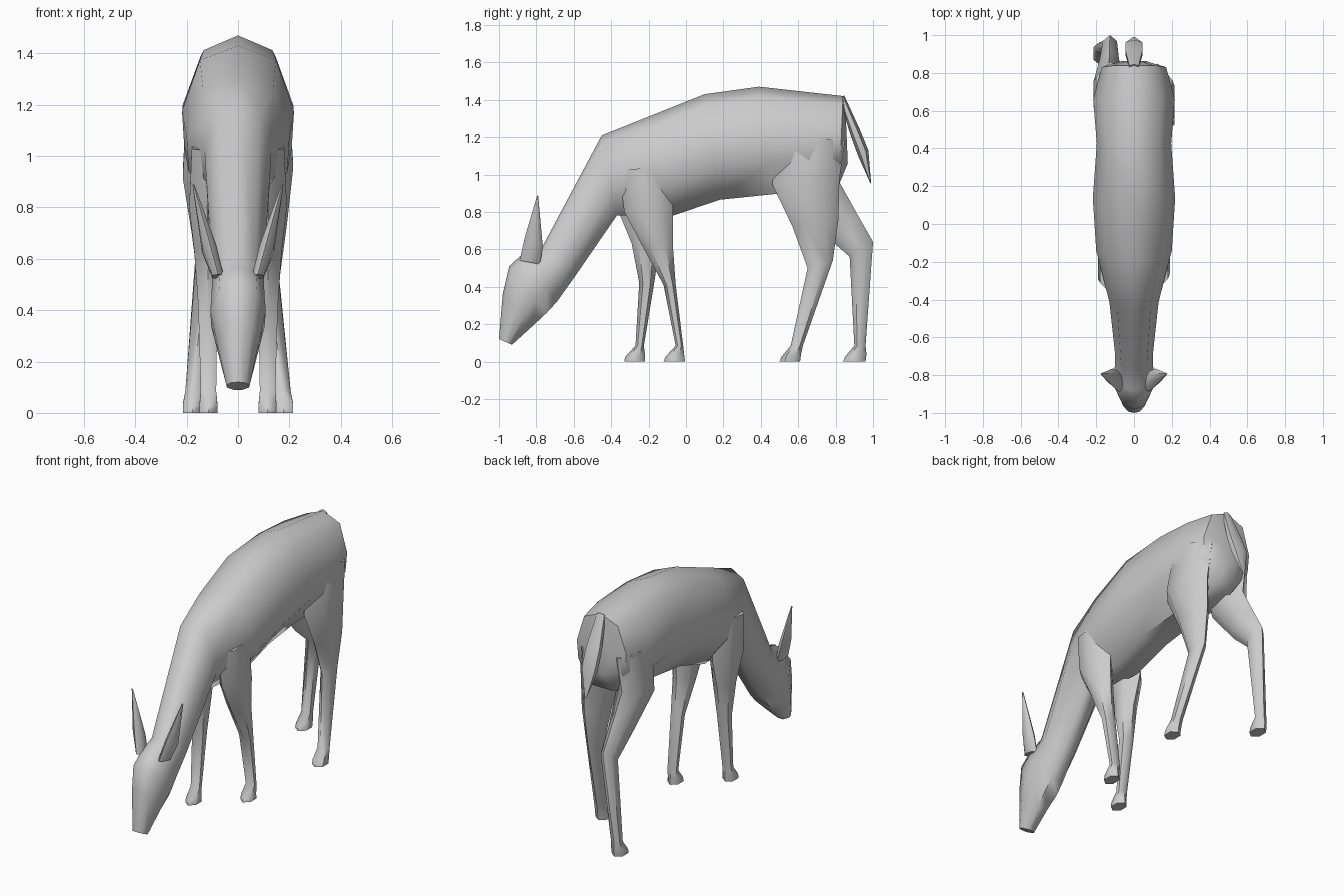
import bpy, bmesh
from math import cos, sin, pi, radians


def loft(name, rings):
    """Skin a list of equal-sized point rings and cap both ends."""
    bm = bmesh.new()
    vr = [[bm.verts.new(p) for p in r] for r in rings]
    n = len(vr[0])
    for a, b in zip(vr, vr[1:]):
        for i in range(n):
            j = (i + 1) % n
            bm.faces.new((a[i], a[j], b[j], b[i]))
    bm.faces.new(vr[0][::-1])
    bm.faces.new(vr[-1])
    bmesh.ops.recalc_face_normals(bm, faces=bm.faces)
    me = bpy.data.meshes.new(name)
    bm.to_mesh(me)
    bm.free()
    ob = bpy.data.objects.new(name, me)
    bpy.context.collection.objects.link(ob)
    bpy.ops.object.select_all(action='DESELECT')
    ob.select_set(True)
    bpy.context.view_layer.objects.active = ob
    bpy.ops.object.shade_smooth_by_angle(angle=radians(55))
    return ob


def body_ring(yt, zt, yb, zb, w):
    """Faceted torso section from spine point to belly point."""
    half = [(.68, .1), (1, .45), (.96, .7), (.4, 1)]
    prof = [(0, 0)] + half + [(-x, t) for x, t in reversed(half)]
    return [(x * w, yt + (yb - yt) * t, zt + (zb - zt) * t) for x, t in prof]


def limb_ring(yf, zf, yr, zr, x0, x1, n=6):
    """Six-sided section from a front point to a rear point."""
    pts = []
    for i in range(n):
        a = 2 * pi * i / n
        t = (1 - cos(a)) / 2
        x = (x0 + x1) / 2 + sin(a) / sin(pi / 3) * (x1 - x0) / 2
        pts.append((x, yf + (yr - yf) * t, zf + (zr - zf) * t))
    return pts


def limb(name, side, rings):
    return loft(name, [[(x * side, y, z) for x, y, z in limb_ring(*r)] for r in rings])


# Torso, neck and head in one skin
loft("body", [body_ring(*r) for r in [
    (.855, 1.30, .865, 1.06, .07),
    (.84, 1.42, .82, .95, .17),
    (.66, 1.44, .66, .90, .216),
    (.39, 1.47, .47, .895, .197),
    (.10, 1.43, .18, .865, .218),
    (-.20, 1.31, -.07, .78, .20),
    (-.45, 1.21, -.37, .78, .13),
    (-.77, .61, -.59, .46, .10),
    (-.88, .57, -.69, .32, .103),
    (-.945, .51, -.745, .26, .108),
    (-.98, .36, -.82, .19, .083),
    (-1.0, .12, -.93, .09, .045)]])

# Front legs
limb("front_leg_right", 1, [
    (-.36, 1.02, -.08, 1.05, .04, .18),
    (-.33, .80, -.07, .81, .05, .19),
    (-.24, .63, -.07, .62, .06, .17),
    (-.12, .41, -.055, .41, .08, .155),
    (-.055, .085, -.015, .085, .085, .145),
    (-.11, .025, -.01, .04, .08, .15),
    (-.12, 0, -.005, 0, .08, .15)])
limb("front_leg_left", -1, [
    (-.38, 1.02, -.10, 1.05, .04, .18),
    (-.36, .80, -.09, .80, .05, .19),
    (-.29, .63, -.14, .62, .06, .17),
    (-.25, .42, -.17, .42, .08, .155),
    (-.27, .085, -.225, .085, .085, .145),
    (-.325, .025, -.22, .04, .08, .15),
    (-.33, 0, -.22, 0, .08, .15)])

# Hind legs
limb("hind_leg_right", 1, [
    (.52, 1.22, .85, 1.18, .05, .20),
    (.46, .95, .82, .97, .05, .215),
    (.57, .72, .815, .76, .07, .19),
    (.65, .50, .785, .54, .09, .16),
    (.56, .085, .625, .085, .145, .205),
    (.51, .025, .615, .04, .14, .215),
    (.50, 0, .61, 0, .14, .215)])
limb("hind_leg_left", -1, [
    (.54, 1.22, .86, 1.18, .05, .20),
    (.55, .90, .82, .96, .05, .215),
    (.75, .67, .92, .78, .08, .18),
    (.875, .56, 1.0, .64, .09, .165),
    (.90, .085, .96, .085, .145, .205),
    (.85, .025, .965, .04, .14, .215),
    (.84, 0, .96, 0, .14, .215)])

# Tail
limb("tail", 1, [
    (.82, 1.40, .845, 1.425, -.025, .025),
    (.88, 1.21, .93, 1.24, -.045, .045),
    (.92, 1.10, .975, 1.13, -.045, .045),
    (.985, .955, .99, .95, -.006, .006)])

# Ears
for side, label in ((1, "right"), (-1, "left")):
    limb("ear_" + label, side, [
        (-.89, .54, -.78, .52, .055, .10),
        (-.86, .67, -.765, .61, .085, .14),
        (-.795, .89, -.79, .885, .17, .177)])
